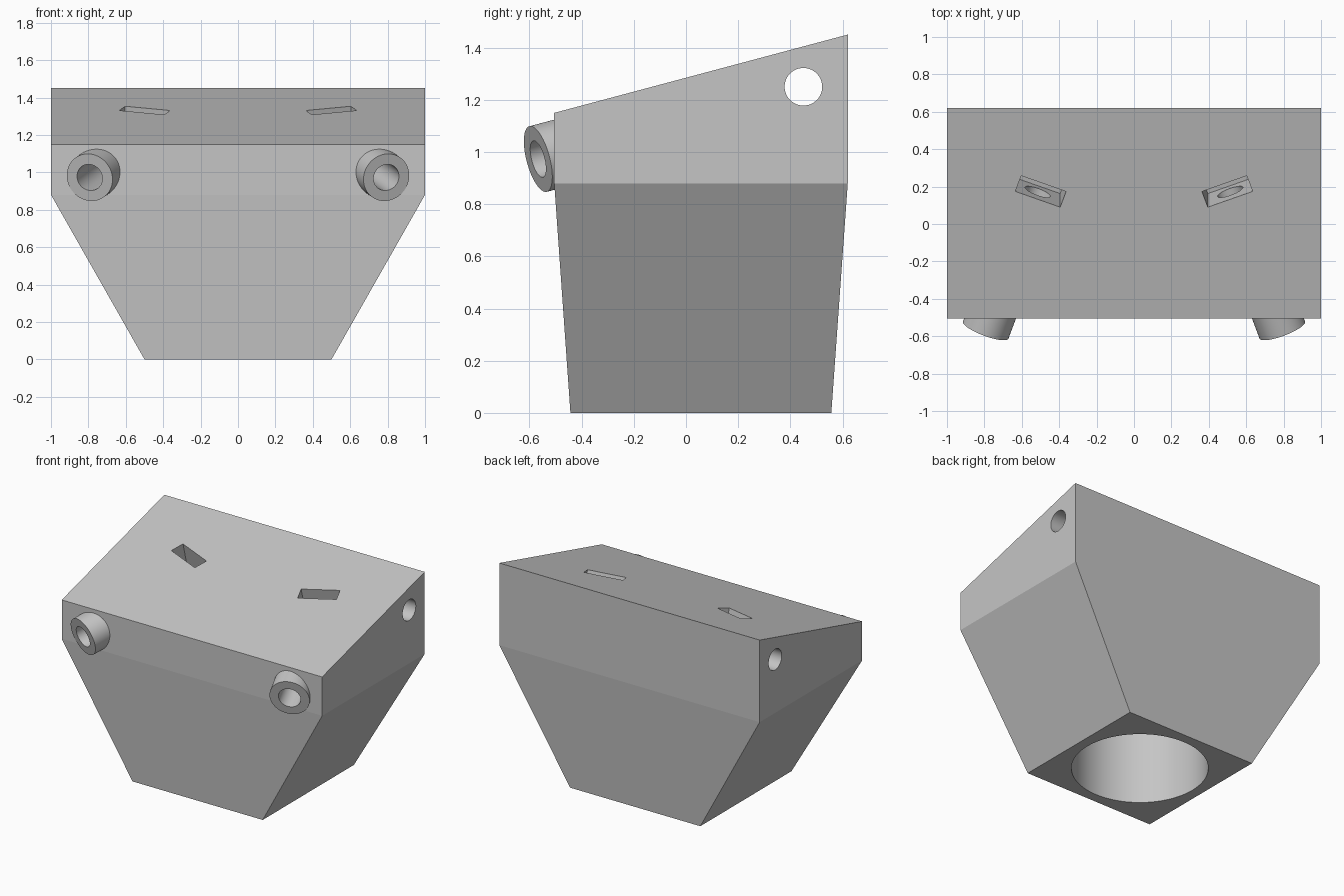
import bpy
import bmesh
from math import atan2, radians
from mathutils import Matrix, Vector

default = bpy.data.objects.get("Cube")
if default:
    bpy.data.objects.remove(default, do_unlink=True)

GREY = (0.56, 0.56, 0.56, 1)
grey = bpy.data.materials.new("plain grey")
grey.use_nodes = True
grey.diffuse_color = GREY
grey.node_tree.nodes["Principled BSDF"].inputs["Base Color"].default_value = GREY

FRONT, BACK = -0.505, 0.62
FRONT_TOP, BACK_TOP = 1.15, 1.45
SLOPE = atan2(BACK_TOP - FRONT_TOP, BACK - FRONT)
BORE = 0.072


def add_object(name, bm):
    bmesh.ops.recalc_face_normals(bm, faces=bm.faces)
    mesh = bpy.data.meshes.new(name)
    bm.to_mesh(mesh)
    bm.free()
    mesh.materials.append(grey)
    obj = bpy.data.objects.new(name, mesh)
    bpy.context.collection.objects.link(obj)
    return obj


def cylinder(name, radius, start, end, frame=Matrix()):
    """Cylinder along the frame's z axis from start to end."""
    bm = bmesh.new()
    place = frame @ Matrix.Translation((0, 0, (start + end) / 2))
    bmesh.ops.create_cone(bm, cap_ends=True, segments=128, radius1=radius,
                          radius2=radius, depth=end - start, matrix=place)
    return add_object(name, bm)


def box(name, size, frame):
    bm = bmesh.new()
    bmesh.ops.create_cube(bm, size=1, matrix=frame @ Matrix.Diagonal((*size, 1)))
    return add_object(name, bm)


def combine(target, tool, operation):
    """Apply a boolean and discard the tool."""
    tool.hide_render = True
    mod = target.modifiers.new(tool.name, "BOOLEAN")
    mod.object, mod.operation, mod.solver = tool, operation, "EXACT"
    bpy.context.view_layer.objects.active = target
    bpy.ops.object.modifier_apply(modifier=mod.name)
    bpy.data.objects.remove(tool, do_unlink=True)


# Hull: three stacked rings, tapered below and with a sloping roof
bm = bmesh.new()
rings = []
for half, front, back, z_front, z_back in (
        (0.5, -0.443, 0.557, 0, 0),
        (1, FRONT, BACK, 0.88, 0.88),
        (1, FRONT, BACK, FRONT_TOP, BACK_TOP)):
    corners = ((-half, front, z_front), (half, front, z_front),
               (half, back, z_back), (-half, back, z_back))
    rings.append([bm.verts.new(c) for c in corners])
bm.faces.new(rings[0])
bm.faces.new(rings[-1])
for low, high in zip(rings, rings[1:]):
    for i in range(4):
        j = (i + 1) % 4
        bm.faces.new((low[i], low[j], high[j], high[i]))
hull = add_object("hull", bm)

# Round socket in the base and the cross hole near the back
socket = cylinder("base_socket_cutter", 0.43, -0.1, 0.75,
                  Matrix.Translation((0, 0.057, 0)))
combine(hull, socket, "DIFFERENCE")
cross = cylinder("cross_hole_cutter", BORE, -1.2, 1.2,
                 Matrix.Translation((0, 0.45, 1.25)) @ Matrix.Rotation(radians(90), 4, "Y"))
combine(hull, cross, "DIFFERENCE")

# Angled front tubes, each bored back to a slot in the roof
for side in (-1, 1):
    frame = (Matrix.Translation(Vector((side * 0.793, -0.567, 0.973)))
             @ Matrix.Rotation(SLOPE, 4, "X")
             @ Matrix.Rotation(side * radians(20), 4, "Z"))
    along = frame @ Matrix.Rotation(radians(-90), 4, "X")
    combine(hull, cylinder("front_tube", 0.13, 0, 0.3, along), "UNION")
    combine(hull, cylinder("bore_cutter", BORE, -0.1, 0.86, along), "DIFFERENCE")
    slot = box("roof_slot_cutter", (0.255, 0.092, 0.5),
               frame @ Matrix.Translation((0, 0.86, 0.123)))
    combine(hull, slot, "DIFFERENCE")

# Keep the slight bend in the front and back crisp, round only the bores
bpy.ops.object.select_all(action="DESELECT")
hull.select_set(True)
bpy.context.view_layer.objects.active = hull
bpy.ops.object.shade_smooth_by_angle(angle=radians(3.4))
